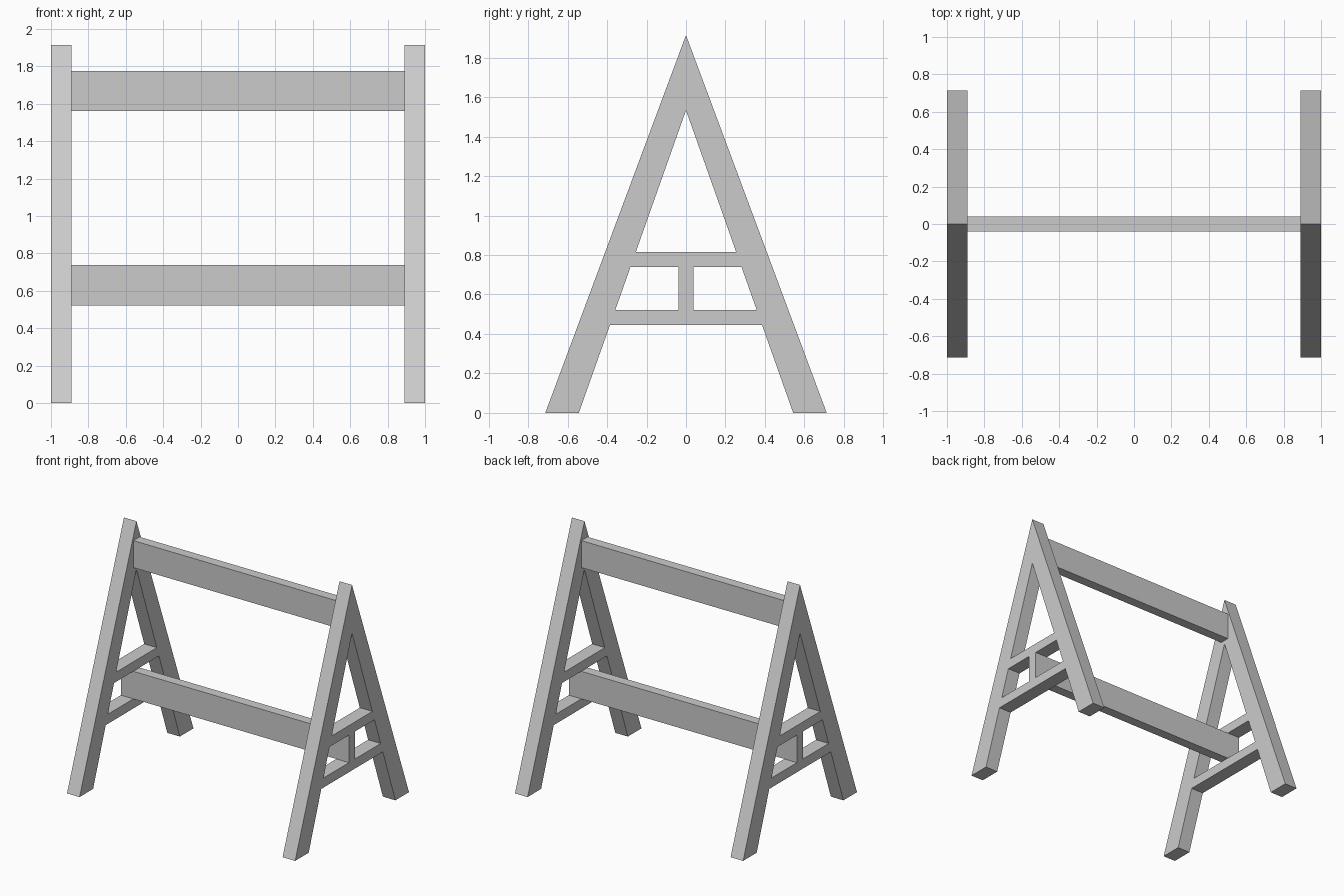
import bpy

if "Cube" in bpy.data.objects:
    bpy.data.objects.remove(bpy.data.objects["Cube"])

LEG_Y, LEG_Z = 0.713, 1.914      # outer foot and peak of the A-frame
IN_Y, IN_Z = 0.543, 1.533        # inner foot and inner peak


def extrude_x(name, profile, x0, x1):
    """Extrude a (y, z) outline along x into a closed solid."""
    n = len(profile)
    verts = [(x, y, z) for x in (x0, x1) for y, z in profile]
    faces = [tuple(reversed(range(n))), tuple(range(n, 2 * n))]
    faces += [(i, (i + 1) % n, n + (i + 1) % n, n + i) for i in range(n)]
    mesh = bpy.data.meshes.new(name)
    mesh.from_pydata(verts, [], faces)
    mesh.update()
    obj = bpy.data.objects.new(name, mesh)
    bpy.context.collection.objects.link(obj)
    return obj


def inner_y(z):
    """Half width between the legs at height z."""
    return IN_Y * (1 - z / IN_Z)


def rung(name, z0, z1, x0, x1):
    a, b = inner_y(z0), inner_y(z1)
    return extrude_x(name, [(-a, z0), (a, z0), (b, z1), (-b, z1)], x0, x1)


def beam(name, z0, z1, half_x, half_y=0.039):
    return extrude_x(name, [(-half_y, z0), (half_y, z0), (half_y, z1), (-half_y, z1)],
                     -half_x, half_x)


for side, x0, x1 in (("left", -1.0, -0.89), ("right", 0.89, 1.0)):
    # A-frame: two splayed legs meeting at a sharp peak
    extrude_x(f"{side}_a_frame",
              [(LEG_Y, 0), (0, LEG_Z), (-LEG_Y, 0), (-IN_Y, 0), (0, IN_Z), (IN_Y, 0)],
              x0, x1)
    # Rungs above and below the lower beam, cut to the leg slope
    rung(f"{side}_upper_rung", 0.739, 0.815, x0, x1)
    rung(f"{side}_lower_rung", 0.445, 0.521, x0, x1)

# Top beam sits between the frames, the lower beam runs through them
beam("top_beam", 1.561, 1.775, 0.89)
beam("lower_beam", 0.521, 0.739, 1.0)
